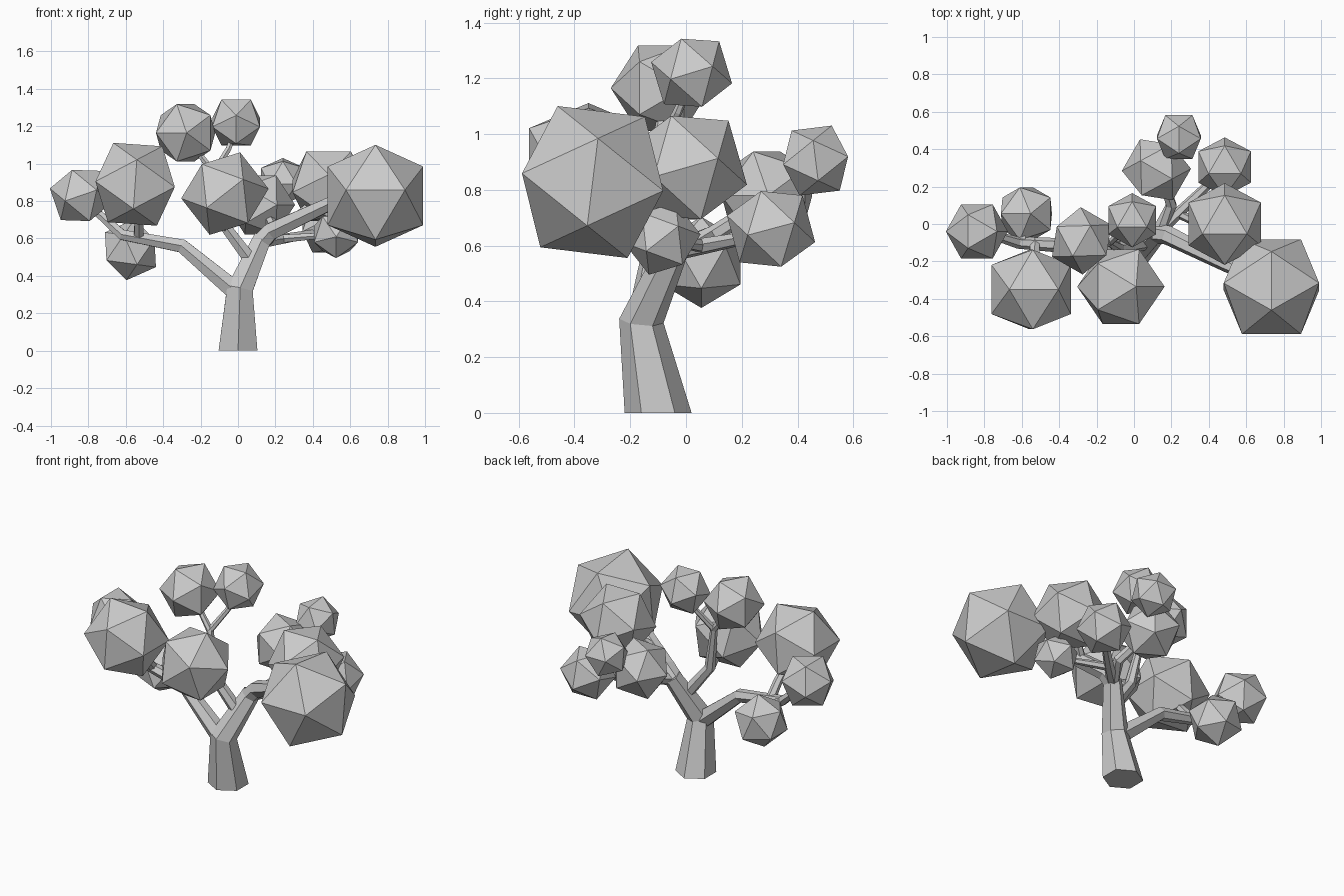
import bpy, bmesh
from math import sin, cos, pi, radians, sqrt
from mathutils import Vector, Matrix

cube = bpy.data.objects.get("Cube")
if cube:
    bpy.data.objects.remove(cube, do_unlink=True)

grey = bpy.data.materials.new("pale_grey")
grey.use_nodes = True
grey.diffuse_color = (0.6, 0.6, 0.6, 1)
grey.node_tree.nodes["Principled BSDF"].inputs["Base Color"].default_value = (0.6, 0.6, 0.6, 1)

X, Y, Z = Vector((1, 0, 0)), Vector((0, 1, 0)), Vector((0, 0, 1))
PLANES = {"xz": (X, Z), "yz": (Y, Z), "xy": (X, Y)}
PHI = (1 + sqrt(5)) / 2


def finish(bm, name):
    bmesh.ops.recalc_face_normals(bm, faces=bm.faces)
    mesh = bpy.data.meshes.new(name)
    bm.to_mesh(mesh)
    bm.free()
    mesh.materials.append(grey)
    obj = bpy.data.objects.new(name, mesh)
    bpy.context.collection.objects.link(obj)
    return obj


def limb(name, points, radii, sides=6):
    """Tapered six-sided tube through the points."""
    pts = [Vector(p) for p in points]
    bm = bmesh.new()
    rings = []
    for i, p in enumerate(pts):
        along = pts[min(i + 1, len(pts) - 1)] - pts[max(i - 1, 0)]
        along.normalize()
        if p.z == 0:
            along = Z.copy()          # flat foot on the ground
        u = (Y - along * Y.dot(along)).normalized()
        v = along.cross(u)
        rings.append([bm.verts.new(p + radii[i] * (u * cos(2 * pi * k / sides)
                                                   + v * sin(2 * pi * k / sides)))
                      for k in range(sides)])
    for a, b in zip(rings, rings[1:]):
        for k in range(sides):
            j = (k + 1) % sides
            bm.faces.new((a[k], a[j], b[j], b[k]))
    bm.faces.new(rings[0])
    bm.faces.new(rings[-1])
    return finish(bm, name)


def clump(name, centre, radius, plane, angle):
    """Icosahedron with one edge's midpoint turned to an angle in a plane."""
    u, v = PLANES[plane]
    mid = u * cos(radians(angle)) + v * sin(radians(angle))
    axis = u.cross(v)
    turn = Matrix((axis, mid.cross(axis), mid)).transposed()
    scale = radius / sqrt(1 + PHI * PHI)
    bm = bmesh.new()
    for s in (-1, 1):
        for t in (-PHI, PHI):
            for corner in ((0, s, t), (s, t, 0), (t, 0, s)):
                bm.verts.new(Vector(centre) + turn @ Vector(corner) * scale)
    bmesh.ops.convex_hull(bm, input=bm.verts)
    return finish(bm, name)


# Trunk and main boughs
limb("trunk", [(0, -.1, 0), (0.01, -.16, .33), (.13, -.04, .6)], [.12, .08, .055])
limb("left_bough", [(.12, -.05, .58), (.18, -.06, .64), (.5, -.22, .79), (.72, -.32, .83)],
     [.055, .052, .04, .03])
limb("right_bough", [(.01, -.16, .3), (-.3, -.12, .56), (-.62, -.1, .62), (-.82, -.04, .8)],
     [.06, .042, .032, .02])
limb("top_bough", [(.07, -.1, .48), (-.08, -.13, .68), (-.13, -.1, .95), (-.28, -.08, 1.15)],
     [.04, .033, .022, .012])
limb("back_bough", [(.13, -.04, .58), (.2, .1, .64), (.14, .28, .76), (.24, .47, .9)],
     [.038, .032, .025, .012])

# Thin branches reaching the outer clumps
limb("top_twig", [(-.13, -.1, .95), (-.05, -.03, 1.08), (-.01, .02, 1.2)], [.02, .017, .012])
limb("front_twig", [(-.07, -.13, .66), (-.07, -.33, .82)], [.03, .02])
limb("back_left_twig", [(.13, -.04, .58), (.25, .07, .6), (.47, .28, .64)], [.035, .03, .02])
limb("low_left_twig", [(.25, .05, .6), (.5, -.08, .62)], [.025, .015])
limb("upper_left_twig", [(.3, -.12, .7), (.47, 0, .85)], [.03, .02])
limb("right_front_twig", [(-.53, -.1, .6), (-.53, -.18, .69), (-.55, -.33, .85)],
     [.03, .027, .02])
limb("right_low_twig", [(-.6, -.1, .62), (-.58, .05, .56)], [.025, .015])

# Leaf clumps: centre, radius, plane, turn
CLUMPS = [
    ((-.84, -.04, .83), .17, "xz", 199),
    ((-.575, .055, .54), .165, "xz", -66),
    ((-.55, -.35, .89), .25, "xz", 86),
    ((-.28, -.09, 1.165), .18, "xy", 60),
    ((-.07, -.335, .84), .235, "xz", 38),
    ((-.01, .02, 1.22), .15, "yz", 17),
    ((.12, .29, .78), .185, "xy", 150),
    ((.24, .465, .905), .138, "yz", 97),
    ((.485, .305, .66), .165, "yz", 15),
    ((.485, 0, .88), .227, "yz", 16),
    ((.735, -.335, .828), .3, "yz", 83),
    ((.525, -.085, .625), .138, "yz", 38),
]
for n, spec in enumerate(CLUMPS, 1):
    clump(f"leaf_clump_{n}", *spec)
